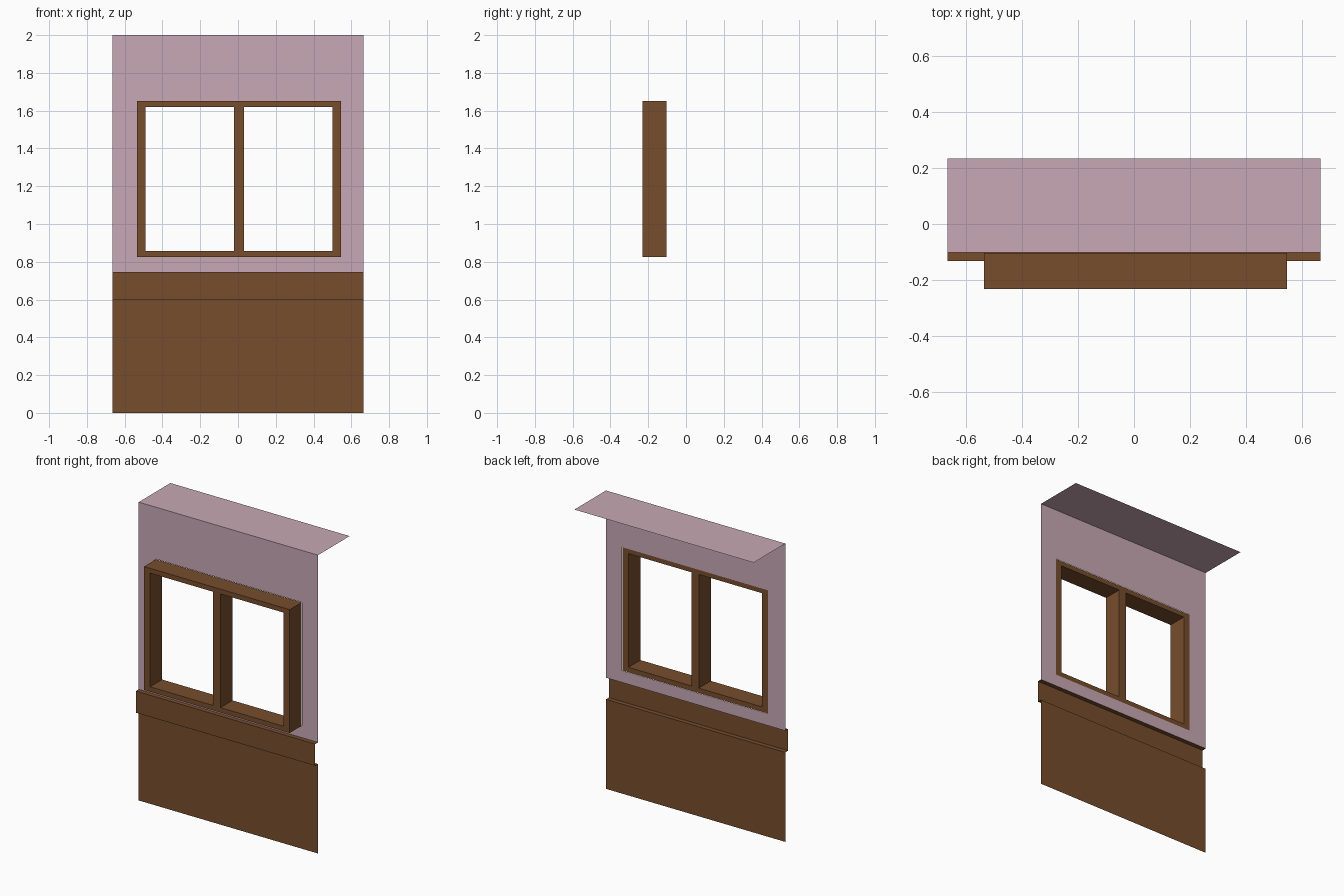
import bpy, bmesh

if "Cube" in bpy.data.objects:
    bpy.data.objects.remove(bpy.data.objects["Cube"])

# Key positions
HALF = 0.665
WALL_Y, TRIM_Y, BACK_Y = -0.102, -0.132, 0.233
FRAME_FRONT, FRAME_BACK = -0.231, -0.104
FX = [-0.535, -0.49, -0.022, 0.032, 0.50, 0.545]
FZ = [0.825, 0.858, 1.62, 1.652]


def material(name, rgb):
    m = bpy.data.materials.new(name)
    m.diffuse_color = (*rgb, 1)
    m.use_nodes = True
    m.node_tree.nodes["Principled BSDF"].inputs["Base Color"].default_value = m.diffuse_color
    return m


PINK = material("dusty_pink", (0.578, 0.397, 0.462))
BROWN = material("wood_brown", (0.184, 0.074, 0.026))


def finish(name, bm, mat):
    me = bpy.data.meshes.new(name)
    bm.to_mesh(me)
    bm.free()
    me.materials.append(mat)
    ob = bpy.data.objects.new(name, me)
    bpy.context.collection.objects.link(ob)
    return ob


def strip(name, profile, mat):
    """Sheet made by sweeping a (y, z) profile across the wall width."""
    bm = bmesh.new()
    rows = [[bm.verts.new((x, y, z)) for x in (-HALF, HALF)] for y, z in profile]
    for a, b in zip(rows, rows[1:]):
        bm.faces.new((a[0], a[1], b[1], b[0]))
    return finish(name, bm, mat)


def panel(name, xs, zs, y, holes, mat, depth=0):
    """Upright grid panel facing -y with open cells, optionally given depth."""
    bm = bmesh.new()
    v = [[bm.verts.new((x, y, z)) for x in xs] for z in zs]
    for j in range(len(zs) - 1):
        for i in range(len(xs) - 1):
            if (i, j) not in holes:
                bm.faces.new((v[j][i], v[j][i + 1], v[j + 1][i + 1], v[j + 1][i]))
    if depth:
        ext = bmesh.ops.extrude_face_region(bm, geom=bm.faces[:], use_keep_orig=True)
        moved = [g for g in ext["geom"] if isinstance(g, bmesh.types.BMVert)]
        bmesh.ops.translate(bm, verts=moved, vec=(0, depth, 0))
        bmesh.ops.recalc_face_normals(bm, faces=bm.faces[:])
    return finish(name, bm, mat)


# Lower wood panelling with the projecting trim band, open at the ends
strip("wainscot", [(WALL_Y, 0), (WALL_Y, 0.6), (TRIM_Y, 0.6),
                   (TRIM_Y, 0.745), (WALL_Y, 0.745)], BROWN)

# Painted upper wall with the window opening
panel("upper_wall", [-HALF, FX[0], FX[-1], HALF], [0.745, FZ[0], FZ[-1], 2.0],
      WALL_Y, {(1, 1)}, PINK)

# Flat sheet on top, running backwards
strip("top_sheet", [(WALL_Y, 2.0), (BACK_Y, 2.0)], PINK)

# Deep window frame with a centre mullion
panel("window_frame", FX, FZ, FRAME_FRONT, {(1, 1), (3, 1)}, BROWN,
      FRAME_BACK - FRAME_FRONT)
